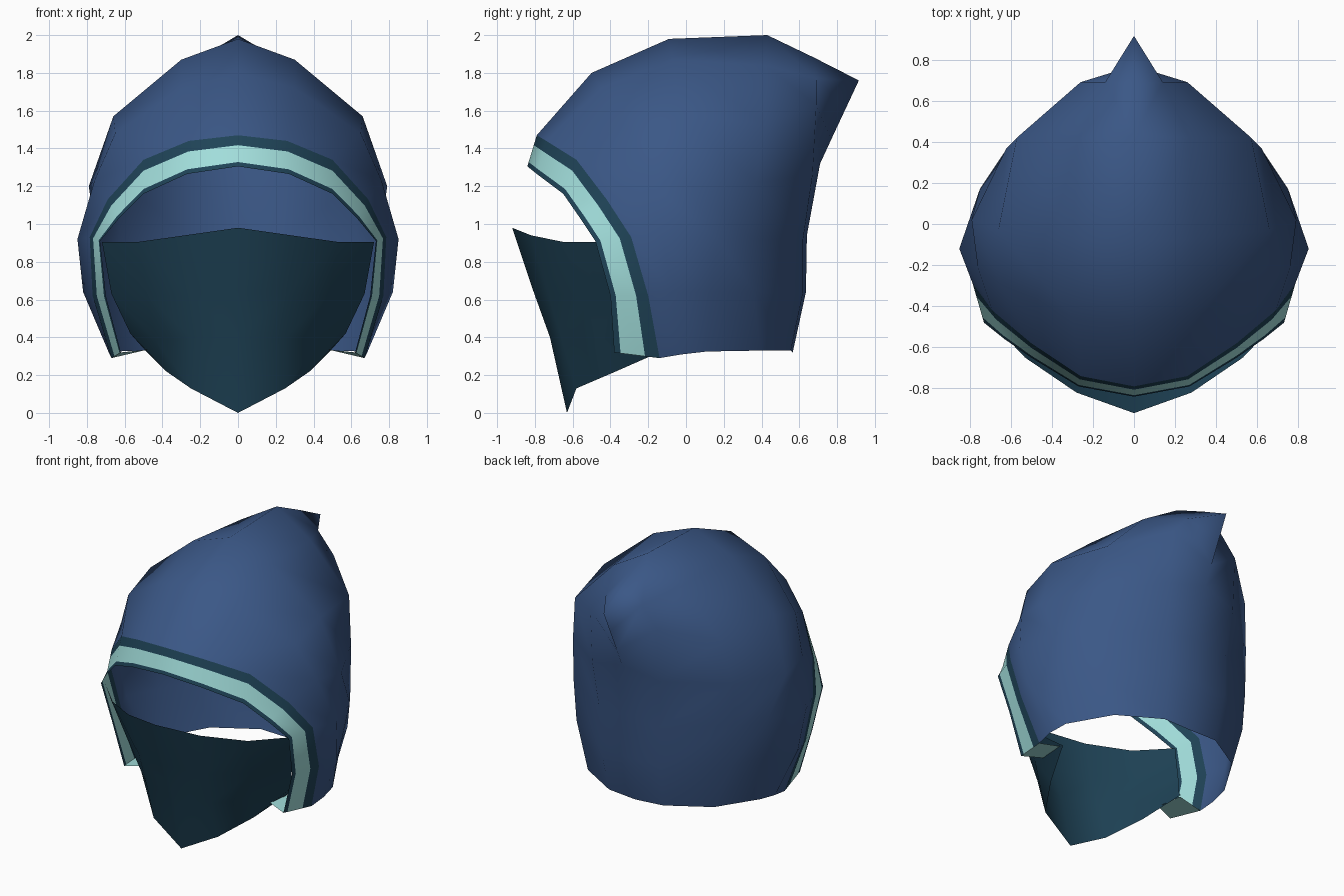
import bpy
import bmesh
from mathutils import Vector


def material(name, rgb):
    m = bpy.data.materials.new(name)
    m.diffuse_color = (*rgb, 1)
    return m


BLUE = material("hood blue", (0.043, 0.096, 0.240))
DARK = material("dark teal", (0.014, 0.058, 0.098))
PALE = material("pale teal", (0.37, 0.75, 0.73))


def loft(name, rows, mats, rule=lambda k: 0):
    """Skin a right-hand half between rows of points and mirror it across x."""
    bm = bmesh.new()
    vs = [[bm.verts.new(p) for p in row] for row in rows]
    for k in range(len(rows) - 1):
        for j in range(len(rows[0]) - 1):
            a, b, c, d = vs[k][j], vs[k][j + 1], vs[k + 1][j + 1], vs[k + 1][j]
            # a quad with three corners on the centre plane must be split away from it
            flat = a.co.x == c.co.x == d.co.x == 0
            for corners in ([(a, b, d)] + [(b, c, d)] if flat else [(a, b, c, d)]):
                f = bm.faces.new(corners)
                f.material_index = rule(k)
                f.smooth = True
    me = bpy.data.meshes.new(name)
    bm.to_mesh(me)
    bm.free()
    for m in mats:
        me.materials.append(m)
    ob = bpy.data.objects.new(name, me)
    bpy.context.collection.objects.link(ob)
    mod = ob.modifiers.new("mirror", 'MIRROR')
    mod.use_axis[0] = True
    mod.merge_threshold = 0.002
    return ob


# Face opening: front edge and back edge of the trim, crown to hem
inner = [(0, -.84, 1.305), (.27, -.79, 1.265), (.50, -.65, 1.16), (.63, -.56, 1.03),
         (.73, -.48, .91), (.70, -.40, .62), (.62, -.38, .32)]
outer = [(0, -.79, 1.47), (.26, -.74, 1.44), (.50, -.58, 1.34), (.69, -.42, 1.13),
         (.785, -.29, .93), (.77, -.20, .62), (.67, -.14, .29)]


def between(t):
    return [Vector(a).lerp(Vector(b), t) for a, b in zip(inner, outer)]


# Trim: dark edges with a pale stripe
loft("opening_trim", [between(t) for t in (0, .14, .68, 1)], [DARK, PALE],
     lambda k: 1 if k == 1 else 0)

# Hood: arches from the trim to the centre back seam
loft("hood", [
    outer,
    [(0, -.50, 1.80), (.30, -.45, 1.72), (.65, -.29, 1.48), (.76, -.21, 1.23),
     (.85, -.12, .92), (.82, -.07, .64), (.68, -.02, .31)],
    [(0, -.09, 1.98), (.30, -.07, 1.87), (.66, -.03, 1.57), (.79, .02, 1.20),
     (.75, .17, .92), (.71, .13, .64), (.66, .11, .325)],
    [(0, .43, 2.0), (.27, .42, 1.84), (.57, .42, 1.53), (.62, .37, 1.22),
     (.63, .35, .92), (.60, .36, .64), (.49, .39, .33)],
    [(0, .68, 1.88), (.14, .69, 1.77), (.26, .69, 1.63), (.26, .67, 1.26),
     (.24, .62, .92), (.23, .62, .64), (.21, .555, .33)],
    [(0, .915, 1.76), (0, .845, 1.61), (0, .77, 1.45), (0, .71, 1.32),
     (0, .64, .94), (0, .635, .64), (0, .565, .32)],
], [BLUE])

# Face mask: rows from the pointed hem up to the top edge
loft("face_mask", [
    [(0, -.63, 0), (.25, -.58, .13), (.38, -.37, .22), (.49, -.12, .33)],
    [(0, -.72, .40), (.25, -.66, .40), (.44, -.46, .39), (.57, -.23, .42)],
    [(0, -.81, .65), (.26, -.73, .63), (.48, -.55, .62), (.67, -.36, .63)],
    [(0, -.92, .98), (.28, -.82, .94), (.53, -.65, .905), (.72, -.45, .905)],
], [DARK])

# Trim hem folded inward under the mask corner
loft("hem_tab", [[(.48, -.33, .335), (.62, -.38, .32)],
                 [(.50, -.14, .33), (.67, -.14, .29)]], [PALE])
